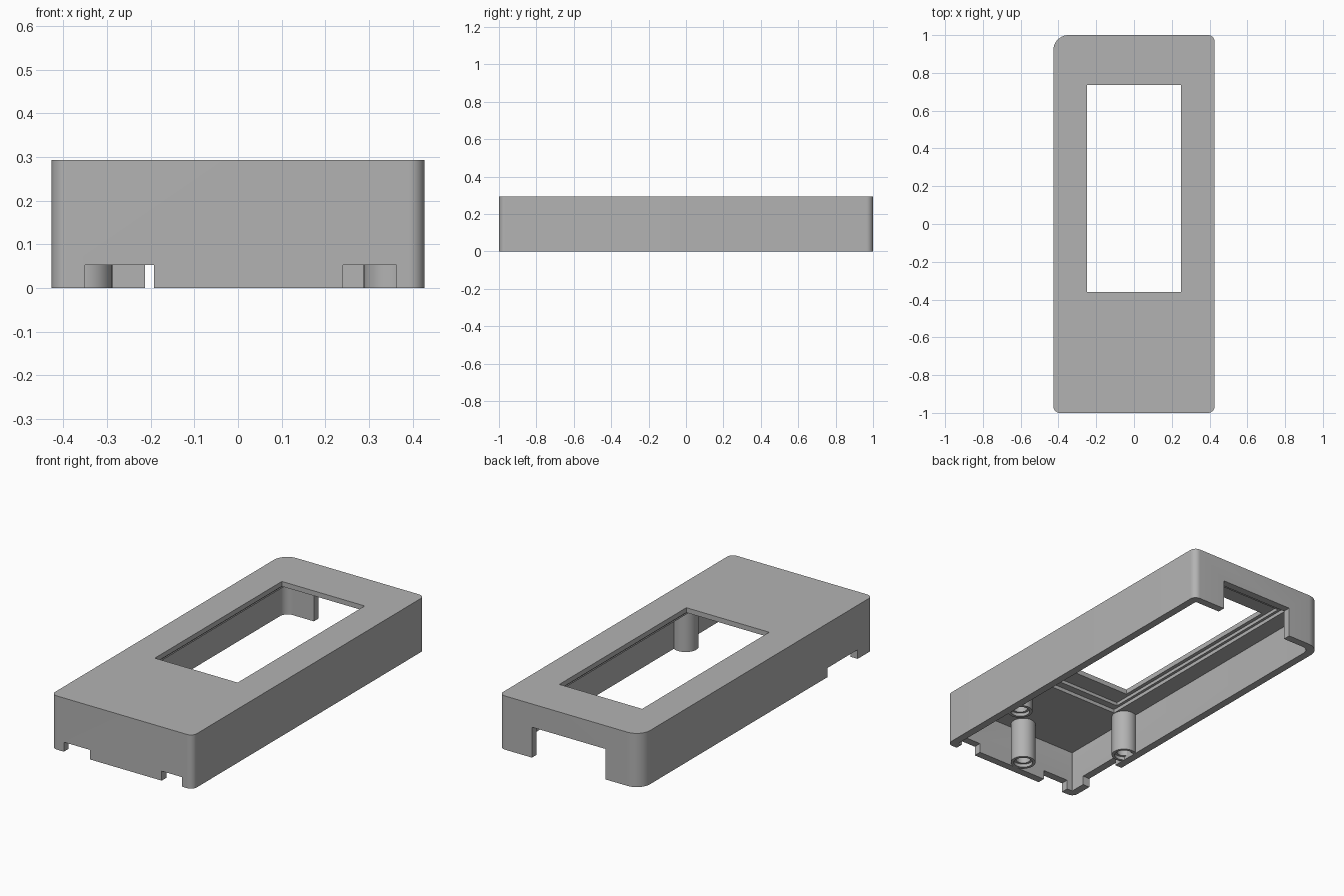
import bpy, bmesh, math

cube = bpy.data.objects.get("Cube")
if cube:
    bpy.data.objects.remove(cube, do_unlink=True)

# Single matte grey plastic
grey = bpy.data.materials.new("matte_grey")
grey.use_nodes = True
COLOUR = (0.45, 0.45, 0.45, 1)
grey.diffuse_color = COLOUR
grey.node_tree.nodes["Principled BSDF"].inputs["Base Color"].default_value = COLOUR

HX, HY, H = 0.427, 1.0, 0.293      # half width, half length, height
WALL, CEILING = 0.042, 0.228


def finish(name, bm):
    bmesh.ops.recalc_face_normals(bm, faces=bm.faces)
    mesh = bpy.data.meshes.new(name)
    bm.to_mesh(mesh)
    bm.free()
    mesh.materials.append(grey)
    obj = bpy.data.objects.new(name, mesh)
    bpy.context.collection.objects.link(obj)
    return obj


def prism(name, x0, x1, y0, y1, z0, z1, radii=None, steps=10):
    """Upright box; radii round the corners -x-y, +x-y, +x+y, -x+y."""
    bm = bmesh.new()
    if radii is None:
        outline = [(x0, y0), (x1, y0), (x1, y1), (x0, y1)]
    else:
        outline = []
        corners = [(x0, y0, 1, 1), (x1, y0, -1, 1), (x1, y1, -1, -1), (x0, y1, 1, -1)]
        for i, ((x, y, sx, sy), r) in enumerate(zip(corners, radii)):
            for k in range(steps + 1):
                a = math.pi * (1 + i / 2 + k / steps / 2)
                outline.append((x + sx * r + r * math.cos(a), y + sy * r + r * math.sin(a)))
    base = bm.faces.new([bm.verts.new((x, y, z0)) for x, y in outline])
    top = bmesh.ops.extrude_face_region(bm, geom=[base])["geom"]
    verts = [v for v in top if isinstance(v, bmesh.types.BMVert)]
    bmesh.ops.translate(bm, verts=verts, vec=(0, 0, z1 - z0))
    return finish(name, bm)


def cut(target, cutter):
    cutter.hide_render = True
    mod = target.modifiers.new("cut", 'BOOLEAN')
    mod.operation = 'DIFFERENCE'
    mod.solver = 'EXACT'
    mod.object = cutter
    bpy.context.view_layer.objects.active = target
    bpy.ops.object.modifier_apply(modifier=mod.name)
    bpy.data.objects.remove(cutter, do_unlink=True)


def smooth(obj):
    bpy.ops.object.select_all(action='DESELECT')
    obj.select_set(True)
    bpy.context.view_layer.objects.active = obj
    bpy.ops.object.shade_smooth_by_angle(angle=math.radians(30))


def post(name, x, y):
    """Hollow screw post with a counterbored foot, joined to the ceiling."""
    profile = [(0.064, CEILING + 0.004), (0.064, 0), (0.049, 0), (0.049, 0.018),
               (0.037, 0.018), (0.037, 0.2), (0, 0.2)]
    bm = bmesh.new()
    verts = [bm.verts.new((r, 0, z)) for r, z in profile]
    edges = [bm.edges.new(pair) for pair in zip(verts, verts[1:])]
    bmesh.ops.spin(bm, geom=verts + edges, cent=(0, 0, 0), axis=(0, 0, 1),
                   angle=math.tau, steps=40)
    bmesh.ops.remove_doubles(bm, verts=bm.verts, dist=0.0001)
    obj = finish(name, bm)
    obj.location = (x, y, 0)
    smooth(obj)


# Outer shell with one larger corner at the back
shell = prism("case_shell", -HX, HX, -HY, HY, 0, H, (0.035, 0.035, 0.035, 0.08))

# Hollow inside, open underneath
ix, iy = HX - WALL, HY - WALL
cut(shell, prism("cavity", -ix, ix, -iy, iy, -0.1, CEILING, (0.004, 0.004, 0.004, 0.045)))

# Stepped recess around the display, then the window itself
cut(shell, prism("outer_recess", -0.285, 0.285, -0.5, 0.88, 0.1, 0.248))
cut(shell, prism("inner_recess", -0.27, 0.27, -0.46, 0.84, 0.1, 0.266))
cut(shell, prism("window", -0.25, 0.25, -0.36, 0.735, 0.1, 0.4))

# Connector opening at the back
cut(shell, prism("back_opening", -0.213, 0.23, 0.9, 1.1, -0.1, 0.166))

# Low notches in the front wall and the right wall
for x0, x1 in ((-0.351, -0.193), (0.24, 0.363)):
    cut(shell, prism("front_notch", x0, x1, -1.1, -0.95, -0.1, 0.052))
cut(shell, prism("side_notch", -0.5, -0.38, -0.87, -0.61, -0.1, 0.05))
smooth(shell)

# Screw posts
post("front_post", 0, -0.895)
post("left_post", 0.352, -0.5)
post("right_post", -0.352, -0.5)
